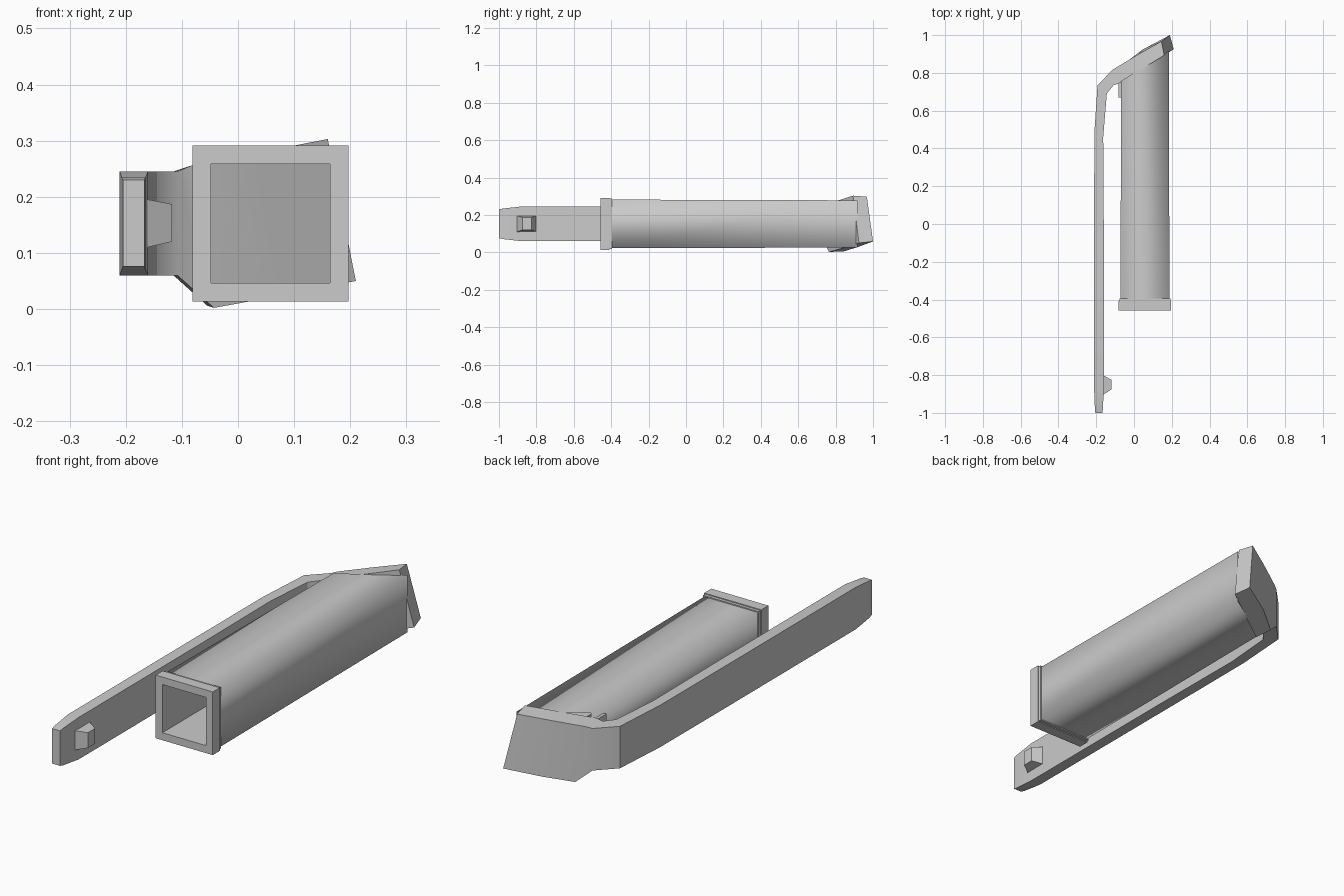
import bpy, bmesh, math

if "Cube" in bpy.data.objects:
    bpy.data.objects.remove(bpy.data.objects["Cube"])

CX, CZ = 0.058, 0.152          # centre line of the square barrel


def loft(name, rings, start=True, end=True, angle=30):
    """Skin a list of four-point rings into one mesh."""
    bm = bmesh.new()
    vs = [[bm.verts.new(p) for p in r] for r in rings]
    for a, b in zip(vs, vs[1:]):
        for i in range(4):
            j = (i + 1) % 4
            bm.faces.new((a[i], a[j], b[j], b[i]))
    if start:
        bm.faces.new(vs[0][::-1])
    if end:
        bm.faces.new(vs[-1])
    bmesh.ops.recalc_face_normals(bm, faces=bm.faces)
    me = bpy.data.meshes.new(name)
    bm.to_mesh(me)
    bm.free()
    ob = bpy.data.objects.new(name, me)
    bpy.context.collection.objects.link(ob)
    bpy.ops.object.select_all(action='DESELECT')
    ob.select_set(True)
    bpy.context.view_layer.objects.active = ob
    bpy.ops.object.shade_smooth_by_angle(angle=math.radians(angle))
    return ob


def square(h, y=None):
    """Square ring around the barrel axis; y=None follows the slanted back."""
    pts = [(CX - h, CZ - h), (CX + h, CZ - h), (CX + h, CZ + h), (CX - h, CZ + h)]
    return [(x, 0.80 + 0.63 * x if y is None else y, z) for x, z in pts]


def strip(xi, yi, xo, yo, lo, hi):
    """Upright clip section from its inner and outer plan points."""
    return [(xi, yi, lo), (xo, yo, lo), (xo, yo, hi), (xi, yi, hi)]


# barrel shell, corners softly shaded
loft("barrel", [square(0.130, -0.42), square(0.126)], False, False, 100)

# collar and hollow bore
loft("collar_and_bore", [
    square(0.126, -0.36), square(0.128, -0.395), square(0.135, -0.395),
    square(0.135, -0.408), square(0.139, -0.408), square(0.139, -0.457),
    square(0.106, -0.457), square(0.106)], False, True)

# clip arm, bend and twisted end cap
loft("clip_and_end_cap", [
    strip(-0.167, -1.0, -0.205, -1.0, 0.076, 0.230),
    strip(-0.165, -0.98, -0.207, -0.98, 0.071, 0.234),
    strip(-0.160, -0.88, -0.211, -0.88, 0.060, 0.245),
    strip(-0.160, 0.0, -0.211, 0.0, 0.060, 0.245),
    strip(-0.163, 0.46, -0.210, 0.48, 0.060, 0.245),
    strip(-0.144, 0.69, -0.193, 0.735, 0.060, 0.245),
    strip(-0.108, 0.735, -0.115, 0.815, 0.060, 0.245),
    [(-0.043, 0.765, 0.002), (-0.055, 0.848, 0.006),
     (-0.095, 0.828, 0.252), (-0.085, 0.742, 0.255)],
    [(0.083, 0.845, 0.025), (0.050, 0.926, 0.031),
     (0.025, 0.900, 0.275), (0.038, 0.818, 0.279)],
    [(0.210, 0.925, 0.050), (0.190, 1.0, 0.058),
     (0.145, 0.967, 0.297), (0.160, 0.893, 0.303)]])

# gripping nub near the clip tip
def nub_ring(x, y0, y1, z0, z1):
    return [(x, y0, z0), (x, y1, z0), (x, y1, z1), (x, y0, z1)]


loft("clip_nub", [nub_ring(-0.165, -0.905, -0.80, 0.109, 0.196),
                  nub_ring(-0.118, -0.875, -0.825, 0.120, 0.187)])

# thin rib where the barrel meets the bend
loft("rib", [nub_ring(-0.081, 0.67, 0.75, 0.06, 0.245),
             nub_ring(-0.065, 0.67, 0.75, 0.06, 0.245)])
